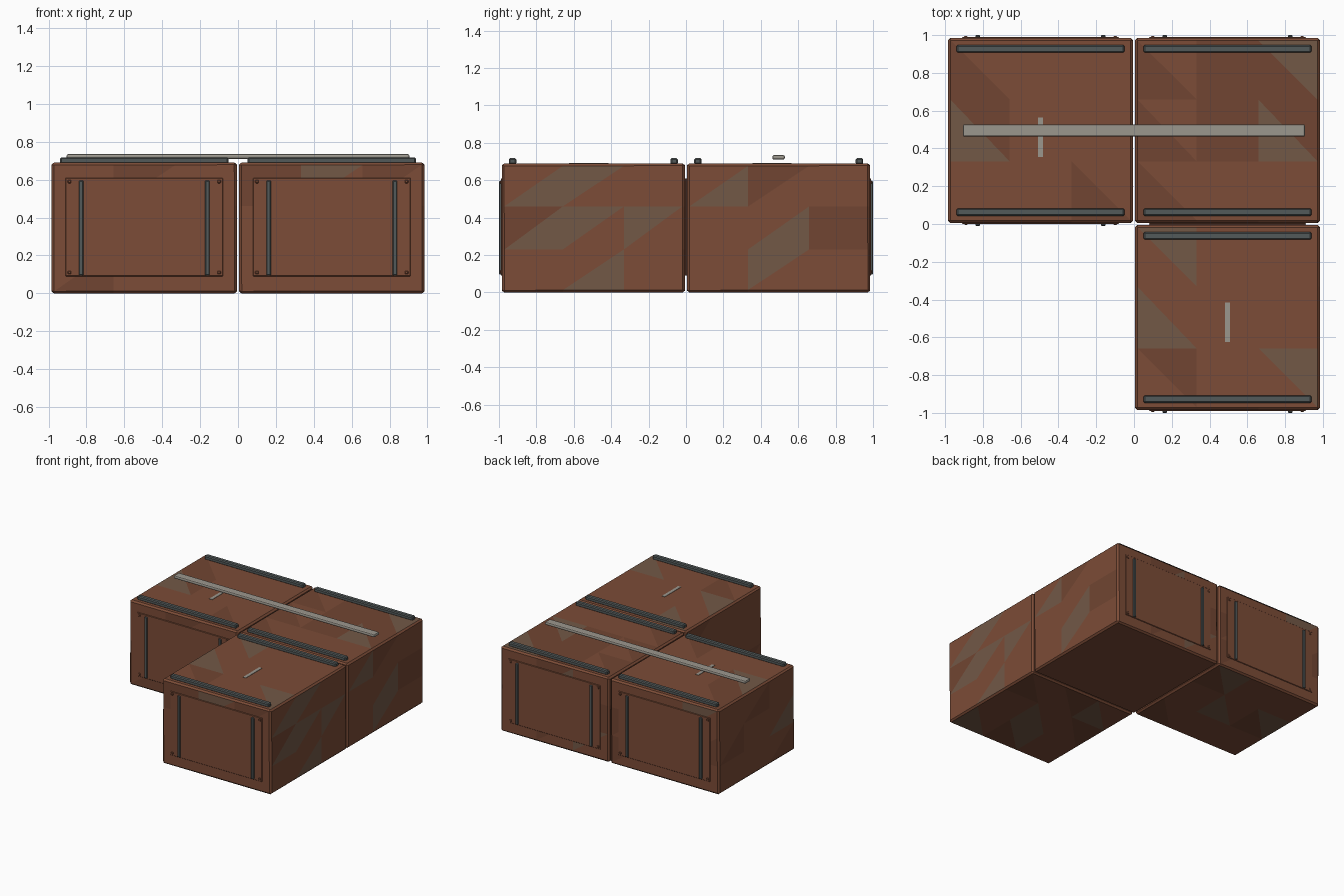
import bpy, bmesh, random
from mathutils import Vector

if "Cube" in bpy.data.objects:
    bpy.data.objects.remove(bpy.data.objects["Cube"])

random.seed(7)


def material(name, rgb):
    m = bpy.data.materials.new(name)
    m.diffuse_color = (*rgb, 1)
    m.use_nodes = True
    m.node_tree.nodes["Principled BSDF"].inputs["Base Color"].default_value = m.diffuse_color
    return m


RUST = material("rust_brown", (0.20, 0.072, 0.038))
DARK = material("dark_rust", (0.165, 0.060, 0.032))
WORN = material("worn_patch", (0.17, 0.098, 0.062))
STEEL = material("dark_steel", (0.085, 0.10, 0.10))
PALE = material("pale_metal", (0.33, 0.31, 0.27))

H = 0.69             # crate height
HALF = 0.49          # half of crate width and depth
MID = 0.495          # crate centre offset


def block(name, lo, hi, mats, bevel=0.0, patches=False, segments=1):
    """Box between two corners, optionally split into tinted triangles."""
    lo, hi = Vector(lo), Vector(hi)
    size, centre = hi - lo, (lo + hi) / 2
    bm = bmesh.new()
    bmesh.ops.create_cube(bm, size=1)
    for v in bm.verts:
        v.co = Vector(a * b for a, b in zip(v.co, size))
    if patches:
        bmesh.ops.subdivide_edges(bm, edges=bm.edges[:], cuts=2, use_grid_fill=True)
        bmesh.ops.triangulate(bm, faces=bm.faces[:])
        for f in bm.faces:
            f.material_index = random.choices((0, 1, 2), (70, 18, 12))[0]
    me = bpy.data.meshes.new(name)
    bm.to_mesh(me)
    bm.free()
    for m in mats:
        me.materials.append(m)
    ob = bpy.data.objects.new(name, me)
    ob.location = centre
    bpy.context.collection.objects.link(ob)
    if bevel:
        mod = ob.modifiers.new("bevel", "BEVEL")
        mod.width = bevel
        mod.segments = segments
        mod.limit_method = "ANGLE"
        mod.material = 0
    return ob


def across(y, a, b):
    """Sorted depth range between two offsets from a face."""
    return min(y + a, y + b), max(y + a, y + b)


def crate(tag, cx, cy):
    # main body
    block(f"crate_body_{tag}", (cx - HALF, cy - HALF, 0), (cx + HALF, cy + HALF, H),
          [RUST, DARK, WORN], 0.013, True)
    for side, label in ((-1, "front"), (1, "back")):
        # rail along the top edge
        y = cy + side * 0.432
        block(f"top_rail_{label}_{tag}", (cx - 0.445, y - 0.02, H - 0.005),
              (cx + 0.445, y + 0.02, 0.718), [STEEL], 0.007)
        # end panel
        face = cy + side * HALF
        y0, y1 = across(face, -0.01 * side, 0.005 * side)
        block(f"end_panel_{label}_{tag}", (cx - 0.415, y0, 0.09), (cx + 0.415, y1, 0.61),
              [RUST], 0.003)
        for s in (-1, 1):
            # upright bar on the panel
            x = cx + s * 0.333
            y0, y1 = across(face, 0, 0.015 * side)
            block(f"upright_bar_{label}_{tag}", (x - 0.012, y0, 0.095),
                  (x + 0.012, y1, 0.595), [STEEL], 0.004)
            # corner bolts
            x = cx + s * 0.395
            y0, y1 = across(face, 0, 0.009 * side)
            for z in (0.11, 0.59):
                block(f"panel_bolt_{label}_{tag}", (x - 0.009, y0, z - 0.009),
                      (x + 0.009, y1, z + 0.009), [RUST], 0.003)


# three crates in an L
crate("back_left", -MID, MID)
crate("back_right", MID, MID)
crate("front_right", MID, -MID)

# long tie bar over the back pair
block("tie_bar", (-0.905, MID - 0.033, 0.71), (0.905, MID + 0.033, 0.735), [PALE], 0.009, segments=2)

# pale marking strips on two lids
for tag, x, y in (("left", -MID, 0.46), ("right", MID, -0.52)):
    block(f"lid_strip_{tag}", (x - 0.013, y - 0.105, H - 0.004), (x + 0.013, y + 0.105, H + 0.003), [PALE])
